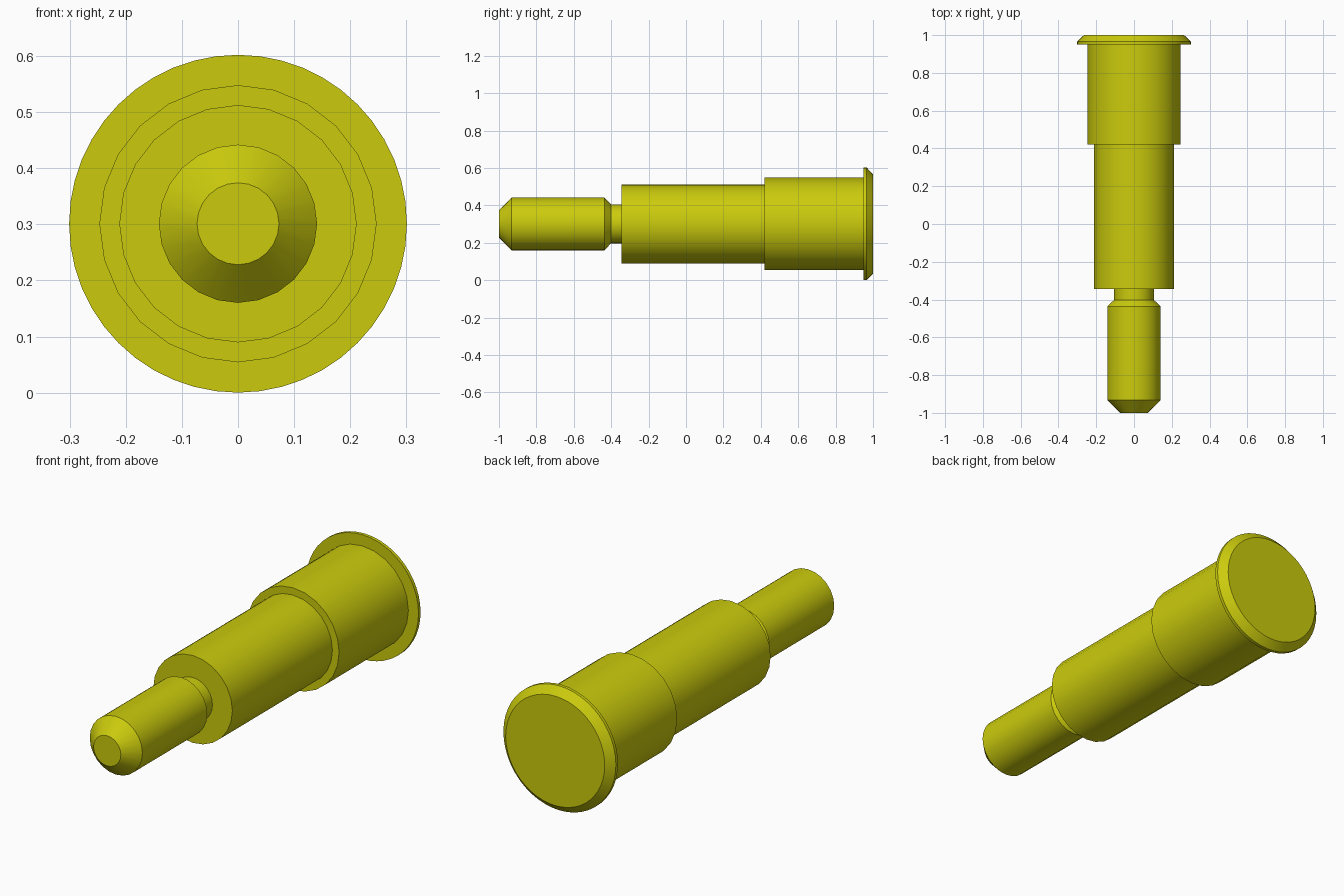
import bpy, bmesh, math

cube = bpy.data.objects.get("Cube")
if cube:
    bpy.data.objects.remove(cube, do_unlink=True)

AXIS_Z = 0.301
COLOUR = (0.6, 0.6, 0.004, 1.0)

mat = bpy.data.materials.new("olive yellow")
mat.use_nodes = True
mat.diffuse_color = COLOUR
mat.node_tree.nodes["Principled BSDF"].inputs["Base Color"].default_value = COLOUR


def turned(name, profile, sides):
    """Closed solid turned about the y axis from (y, radius) points."""
    bm = bmesh.new()
    rings = []
    for y, r in profile:
        angles = [math.tau * i / sides for i in range(sides)]
        rings.append([bm.verts.new((r * math.sin(a), y, AXIS_Z + r * math.cos(a))) for a in angles])
    for a, b in zip(rings, rings[1:]):
        for i in range(sides):
            j = (i + 1) % sides
            bm.faces.new((a[i], a[j], b[j], b[i]))
    bm.faces.new(rings[0])
    bm.faces.new(rings[-1])
    bmesh.ops.recalc_face_normals(bm, faces=bm.faces)
    mesh = bpy.data.meshes.new(name)
    bm.to_mesh(mesh)
    bm.free()
    mesh.materials.append(mat)
    obj = bpy.data.objects.new(name, mesh)
    bpy.context.collection.objects.link(obj)
    bpy.ops.object.select_all(action="DESELECT")
    obj.select_set(True)
    bpy.context.view_layer.objects.active = obj
    bpy.ops.object.shade_smooth_by_angle(angle=math.radians(30))
    return obj


# Stepped shaft: chamfered nose, undercut neck, middle and rear barrels
turned("stepped_shaft", [
    (-1.0, 0.073), (-0.932, 0.141), (-0.436, 0.141), (-0.402, 0.105),
    (-0.345, 0.105), (-0.345, 0.2115), (0.42, 0.2115),
    (0.42, 0.247), (0.96, 0.247)], 24)

# Head flange with a chamfered back edge
turned("head_flange", [(0.95, 0.301), (0.966, 0.301), (1.0, 0.265)], 48)
